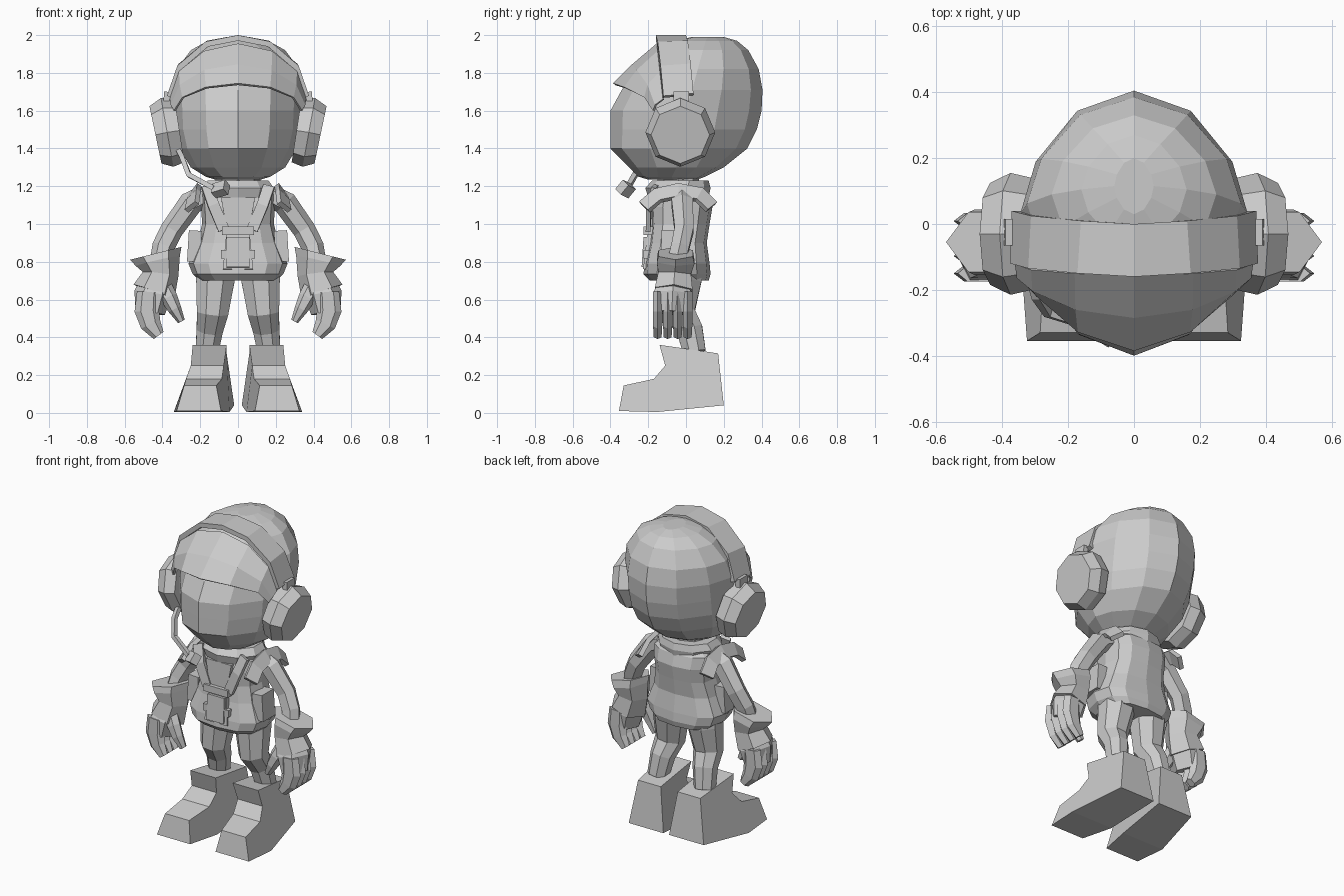
import bpy
import bmesh
from math import sin, cos, tau, radians
from mathutils import Vector

if "Cube" in bpy.data.objects:
    bpy.data.objects.remove(bpy.data.objects["Cube"])

grey = bpy.data.materials.new("plain grey")
grey.use_nodes = True
colour = (0.6, 0.6, 0.6, 1)
grey.diffuse_color = colour
grey.node_tree.nodes["Principled BSDF"].inputs["Base Color"].default_value = colour


def skin(name, rings, closed=True, side=1):
    """Bridge a list of point rings into a flat shaded mesh."""
    bm = bmesh.new()
    rows = [[bm.verts.new((p[0] * side, p[1], p[2])) for p in ring] for ring in rings]
    count = len(rows[0])
    for low, high in zip(rows, rows[1:]):
        for i in range(count if closed else count - 1):
            j = (i + 1) % count
            bm.faces.new((low[i], low[j], high[j], high[i]))
    if closed:
        bm.faces.new(rows[0])
        bm.faces.new(rows[-1])
    bmesh.ops.recalc_face_normals(bm, faces=bm.faces)
    mesh = bpy.data.meshes.new(name)
    bm.to_mesh(mesh)
    bm.free()
    mesh.materials.append(grey)
    obj = bpy.data.objects.new(name, mesh)
    bpy.context.collection.objects.link(obj)
    return obj


def level(z, rx, front, back, n=12, power=1.0, peak=1.0):
    """Horizontal ring with its own front and back depth; peak above 1 makes a ridge."""
    def soft(v, p):
        return (1 if v > 0 else -1) * abs(v) ** p
    mid = (front + back) / 2
    points = []
    for i in range(n):
        a = tau * i / n
        depth = (back - front) / 2 * soft(cos(a), power * peak)
        points.append((rx * soft(sin(a), power), mid - depth, z))
    return points


def tube(name, path, wide, thin, axis=(0, 1, 0), n=6, side=1, turn=0.5):
    """Sweep an n-sided section along a path; axis gives the wide direction."""
    path = [Vector(p) for p in path]
    wide = wide if isinstance(wide, list) else [wide] * len(path)
    thin = thin if isinstance(thin, list) else [thin] * len(path)
    rings = []
    for k, p in enumerate(path):
        d = (path[min(k + 1, len(path) - 1)] - path[max(k - 1, 0)]).normalized()
        u = Vector(axis)
        u = (u - d * u.dot(d)).normalized()
        v = d.cross(u)
        grow = 2 ** 0.5 if n == 4 else 1
        ring = []
        for i in range(n):
            a = tau * (i + turn) / n
            ring.append(p + grow * (u * cos(a) * wide[k] + v * sin(a) * thin[k]))
        rings.append(ring)
    return skin(name, rings, side=side)


# Head with a ridged, faceted face
skin("head", [level(*r, peak=1.25) for r in (
    (1.235, .12, -.2, .06), (1.25, .17, -.25, .1), (1.30, .25, -.3, .2),
    (1.40, .31, -.4, .325), (1.50, .335, -.4, .375), (1.60, .34, -.4, .4),
    (1.71, .345, -.34, .405), (1.82, .325, -.26, .385), (1.92, .25, -.15, .33),
    (1.97, .16, -.06, .27), (1.99, .06, .03, .2))])

# Helmet front with peaked brim: width, depth, peak, height, rise, ridge
arcs = ((.335, -.17, .21, 1.60, .14, 2.2), (.35, -.16, .12, 1.63, .21, 1.6),
        (.355, -.12, .03, 1.66, .29, 1))
cap = []
for rx, y, peak, z, rise, ridge in arcs:
    angles = [radians(t) for t in range(-90, 91, 30)]
    cap.append([(rx * sin(a), y - peak * abs(cos(a)) ** ridge, z + rise * cos(a)) for a in angles])
brim = skin("helmet_brim", cap, closed=False)
thick = brim.modifiers.new("thickness", "SOLIDIFY")
thick.thickness = 0.015
thick.offset = 0

# Headphone band over the helmet
half = [(.36, -.04, 1.68), (.305, -.055, 1.835), (.16, -.07, 1.955)]
band = half + [(0, -.08, 1.985)] + [(-x, y, z) for x, y, z in reversed(half)]
tube("headphone_band", band, .08, .015, n=4)

# Microphone and boom on the right side
tube("microphone_boom", [(-.32, -.13, 1.4), (-.295, -.22, 1.35), (-.26, -.27, 1.26),
                         (-.13, -.31, 1.19)], .013, .013, n=4)
tube("microphone", [(-.125, -.3, 1.175), (-.06, -.34, 1.195)], .032, .025, axis=(0, 1, 1), n=4)

# Torso, neck and collar
skin("jacket", [level(*r, power=.75) for r in (
    (.70, .2, -.19, .12), (.735, .24, -.225, .13), (.79, .262, -.22, .125),
    (.90, .215, -.195, .11), (1.0, .19, -.185, .125), (1.09, .195, -.19, .14),
    (1.16, .2, -.17, .12), (1.2, .14, -.13, .09))])
skin("neck", [level(z, .12, -.15, .07, 8) for z in (1.12, 1.28)])
skin("collar", [level(*r, 10) for r in (
    (1.14, .18, -.2, .12), (1.19, .2, -.215, .13), (1.23, .17, -.18, .12), (1.23, .12, -.14, .07))])

# Chest panel, buckles and waist pouch
tube("chest_panel", [(0, -.185, 1.14), (0, -.19, .97), (0, -.215, .76)], [.09, .06, .08], .012,
     axis=(1, 0, 0), n=4)
for name, z, w in (("upper_buckle", .965, .085), ("lower_buckle", .84, .09)):
    tube(name, [(-w, -.2, z), (w, -.2, z)], .022, .025, axis=(0, 0, 1), n=4)
tube("waist_pouch", [(0, -.21, .77), (0, -.2, .93)], .06, .025, axis=(1, 0, 0), n=4)

# Boot outline as (y, z) pairs, with inner and outer x for each point
boot_side = [(-.355, .01), (-.33, .145), (-.17, .18), (-.11, .25),
             (-.14, .36), (.17, .315), (.2, .04), (-.15, .005)]
boot_in = [.09, .115, .085, .075, .06, .06, .02, .045]
boot_out = [.325, .285, .275, .25, .24, .22, .265, .34]

for side, label in ((1, "left_"), (-1, "right_")):
    # Ear cup with its clip
    tube(label + "ear_cup", [(.31, -.03, 1.495), (.375, -.03, 1.485), (.437, -.03, 1.472)],
         [.17, .185, .155], [.17, .185, .155], n=8, side=side, turn=0)
    tube(label + "band_clip", [(.375, -.025, 1.7), (.38, -.025, 1.63)], .04, .016, n=4, side=side)

    # Shoulder strap and lapel
    tube(label + "shoulder_strap", [(.245, -.22, 1.09), (.235, -.15, 1.15), (.23, -.04, 1.175),
                                    (.23, .07, 1.155), (.24, .135, 1.09)],
         .042, .014, axis=(.6, 0, -.8), n=4, side=side)
    tube(label + "lapel", [(.165, -.165, 1.2), (.13, -.195, 1.1), (.075, -.2, .97)],
         .03, .012, axis=(1, 0, .5), n=4, side=side)

    # Hip pouch
    tube(label + "hip_pouch", [(.235, -.07, .80), (.225, -.07, .965)], .06, .035, n=4, side=side)

    # Arm
    tube(label + "arm", [(.17, -.02, 1.15), (.25, -.02, 1.11), (.35, -.01, .97),
                         (.395, -.03, .88), (.42, -.055, .78)],
         [.065, .065, .058, .055, .055], [.06, .065, .06, .06, .05], side=side)

    # Flared gauntlet and palm
    tube(label + "gauntlet", [(.435, -.055, .845), (.425, -.055, .805), (.41, -.06, .735),
                              (.445, -.065, .64)],
         [.105, .115, .1, .115], [.14, .12, .095, .115], side=side)
    tube(label + "palm", [(.435, -.065, .7), (.45, -.07, .63), (.465, -.075, .53)],
         [.08, .115, .105], [.08, .1, .078], side=side)

    # Curled fingers and thumb
    for i, name in enumerate(("index", "middle", "ring", "little")):
        y = -.15 + i * .053
        tube(label + name + "_finger", [(.475, y, .64), (.482, y, .54), (.463, y, .47), (.42, y, .41)],
             [.029, .029, .028, .024], [.06, .066, .055, .032], side=side)
    tube(label + "thumb", [(.4, -.11, .67), (.365, -.125, .61), (.335, -.13, .55), (.3, -.125, .485)],
         [.038, .04, .036, .024], [.05, .045, .036, .02], side=side)

    # Leg
    tube(label + "leg", [(.115, -.02, .8), (.12, -.02, .7), (.135, -.035, .53),
                         (.15, .02, .44), (.165, .045, .32)],
         [.115, .11, .09, .075, .065], [.11, .11, .09, .075, .065], axis=(1, 0, 0), n=8, side=side)

    # Boot
    skin(label + "boot", [[(x, y, z) for x, (y, z) in zip(edge, boot_side)]
                          for edge in (boot_in, boot_out)], side=side)
